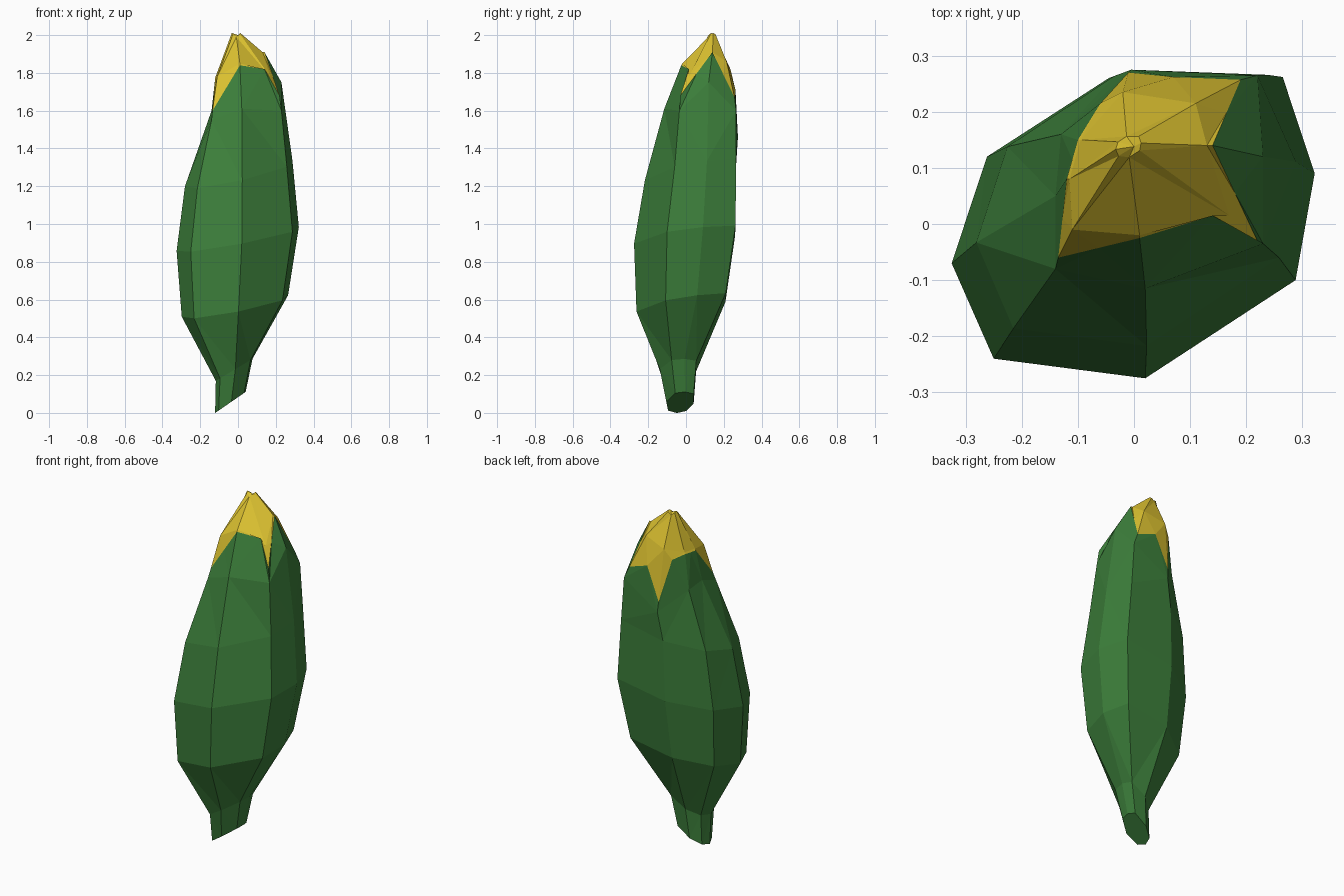
import bpy
import bmesh
from mathutils import Vector

cube = bpy.data.objects.get("Cube")
if cube:
    bpy.data.objects.remove(cube, do_unlink=True)


def make_material(name, color):
    mat = bpy.data.materials.new(name)
    mat.use_nodes = True
    mat.diffuse_color = color
    mat.node_tree.nodes["Principled BSDF"].inputs["Base Color"].default_value = color
    return mat


green = make_material("husk_green", (0.045, 0.21, 0.043, 1))
yellow = make_material("kernel_yellow", (0.72, 0.54, 0.03, 1))


def finish(bm, name, mat):
    bmesh.ops.triangulate(bm, faces=[f for f in bm.faces if len(f.verts) == 4])
    mesh = bpy.data.meshes.new(name)
    bm.to_mesh(mesh)
    bm.free()
    mesh.materials.append(mat)
    obj = bpy.data.objects.new(name, mesh)
    bpy.context.collection.objects.link(obj)
    return obj


def add_ring(bm, points):
    return [bm.verts.new(p) for p in points]


def pairs(count):
    return [(i, (i + 1) % count) for i in range(count)]


def bridge(bm, low, high):
    for i, j in pairs(len(low)):
        bm.faces.new((low[i], low[j], high[j], high[i]))


# Widest cross-section, counterclockwise from the left of the front
section = [(-.325, -.07), (-.25, -.24), (.02, -.275), (.288, -.1),
           (.322, .09), (.265, .262), (-.045, .26), (-.262, .12)]


def husk_ring(cx, cy, sx, sy, z, tilt_x, tilt_y):
    ring = []
    for x, y in section:
        px, py = cx + sx * x, cy + sy * y
        ring.append(Vector((px, py, z + tilt_x * px + tilt_y * py)))
    return ring


# Slanted stem end, stem top and the body rings
body = [
    husk_ring(-.04, -.03, .25, .27, .083, .69, 0),
    husk_ring(-.02, -.04, .3, .36, .24, .6, 0),
    husk_ring(-.015, -.02, .87, .88, .57, .17, .13),
    husk_ring(0, 0, 1, 1, .92, .17, .1),
    husk_ring(.005, .03, .88, .9, 1.26, .2, .15),
]

# Upper husk, its uneven leaf rim, and the kernel shoulder
collar = [(-.14, .05, 1.6), (-.14, -.08, 1.55), (.02, -.115, 1.61), (.23, -.035, 1.6),
          (.23, .12, 1.75), (.22, .265, 1.6), (-.005, .275, 1.46), (-.13, .16, 1.58)]
rim = [(-.12, .08, 1.78), (-.135, -.06, 1.6), (.01, -.025, 1.84), (.22, -.03, 1.68),
       (.14, .14, 1.91), (.19, .257, 1.67), (-.01, .27, 1.52), (-.1, .15, 1.78)]
shoulder = [(-.115, .08, 1.79), (-.11, -.01, 1.78), (.01, -.02, 1.85), (.17, .015, 1.78),
            (.13, .14, 1.91), (.11, .215, 1.86), (-.02, .235, 1.82), (-.095, .15, 1.79)]

# Rim points between the columns, with the three that break the straight line
middle = [(Vector(rim[i]) + Vector(rim[j])) / 2 for i, j in pairs(len(rim))]
middle[2] = Vector((.14, .015, 1.82))
middle[5] = Vector((.07, .262, 1.71))
middle[6] = Vector((-.06, .215, 1.76))

# Husk with stem
bm = bmesh.new()
rings = [add_ring(bm, r) for r in body + [collar]]
bm.faces.new(list(reversed(rings[0])))
for low, high in zip(rings, rings[1:]):
    bridge(bm, low, high)
tips, mids, base = add_ring(bm, rim), add_ring(bm, middle), rings[-1]
for i, j in pairs(len(tips)):
    bm.faces.new((base[i], base[j], mids[i]))
    bm.faces.new((base[i], mids[i], tips[i]))
    bm.faces.new((base[j], tips[j], mids[i]))
finish(bm, "husk", green)

# Kernel tip
bm = bmesh.new()
tips, mids, top = add_ring(bm, rim), add_ring(bm, middle), add_ring(bm, shoulder)
for i, j in pairs(len(tips)):
    bm.faces.new((tips[i], mids[i], top[i]))
    bm.faces.new((mids[i], top[j], top[i]))
    bm.faces.new((mids[i], tips[j], top[j]))
crown = add_ring(bm, [(-.01 + .07 * x, .138 + .07 * y, 1.99 + .2 * x * x)
                      for x, y in section])
bridge(bm, top, crown)
peak = bm.verts.new((0, .138, 2))
for i, j in pairs(len(crown)):
    bm.faces.new((crown[i], crown[j], peak))
finish(bm, "kernel_tip", yellow)
